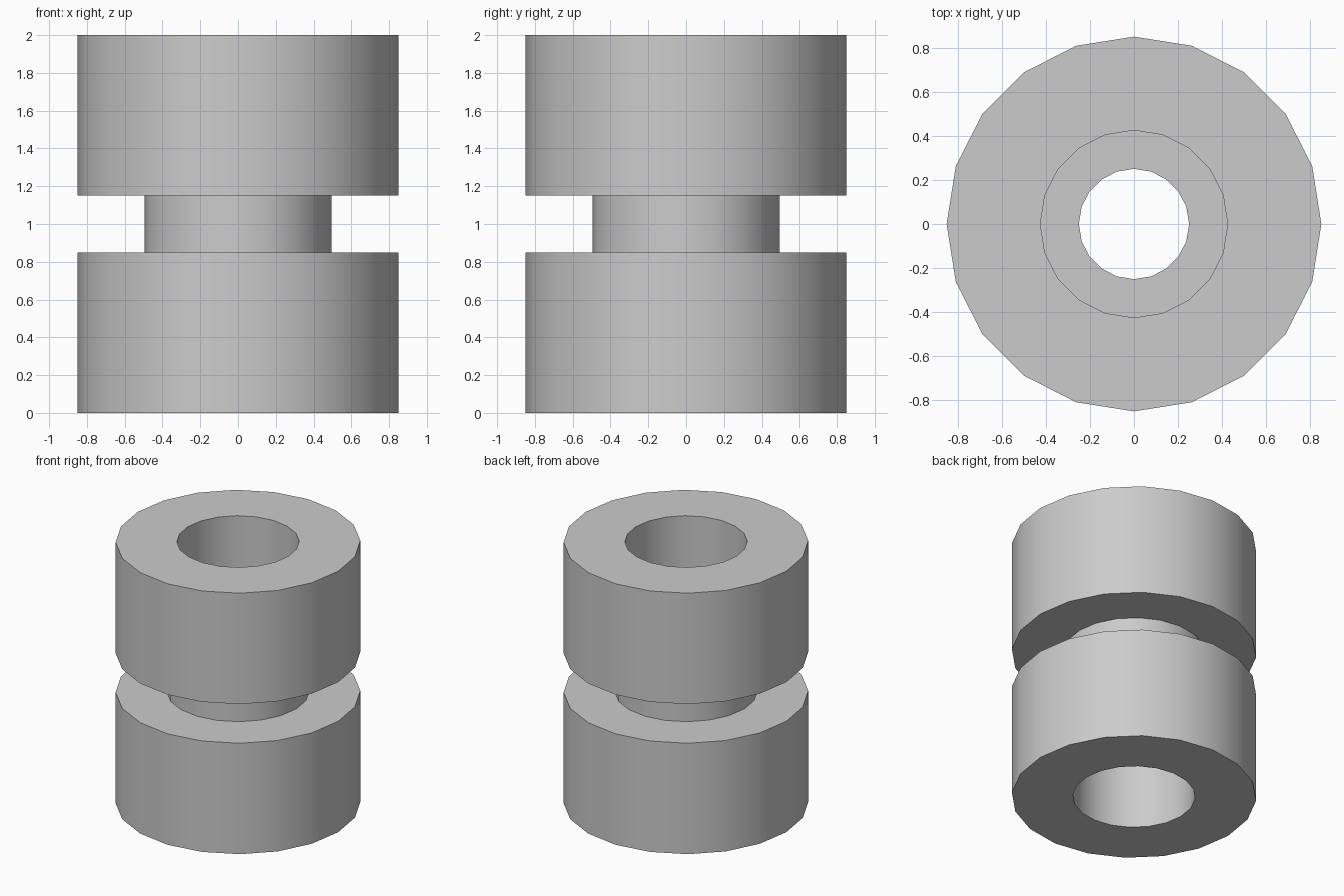
import bpy, bmesh, math

if "Cube" in bpy.data.objects:
    bpy.data.objects.remove(bpy.data.objects["Cube"])

SIDES = 20


def lathe(name, half):
    """Revolve a half profile, mirrored about z = 1, into a closed ring."""
    profile = half + [(r, 2 - z) for r, z in reversed(half)]
    bm = bmesh.new()
    rings = []
    for r, z in profile:
        rings.append([bm.verts.new((r * math.cos(math.tau * i / SIDES),
                                    r * math.sin(math.tau * i / SIDES), z))
                      for i in range(SIDES)])
    for k, ring in enumerate(rings):
        nxt = rings[(k + 1) % len(rings)]
        for i in range(SIDES):
            j = (i + 1) % SIDES
            bm.faces.new((ring[i], ring[j], nxt[j], nxt[i]))
    bmesh.ops.recalc_face_normals(bm, faces=bm.faces)
    mesh = bpy.data.meshes.new(name)
    bm.to_mesh(mesh)
    bm.free()
    obj = bpy.data.objects.new(name, mesh)
    bpy.context.collection.objects.link(obj)
    bpy.context.view_layer.objects.active = obj
    obj.select_set(True)
    bpy.ops.object.shade_smooth_by_angle(angle=math.radians(30))
    return obj


# Grooved sleeve: through hole, ledge, counterbore, rim, outer wall, neck
lathe("grooved_sleeve", [
    (0.25, 0.85), (0.425, 0.85), (0.425, 0.0),
    (0.85, 0.0), (0.85, 0.85), (0.495, 0.85),
])
